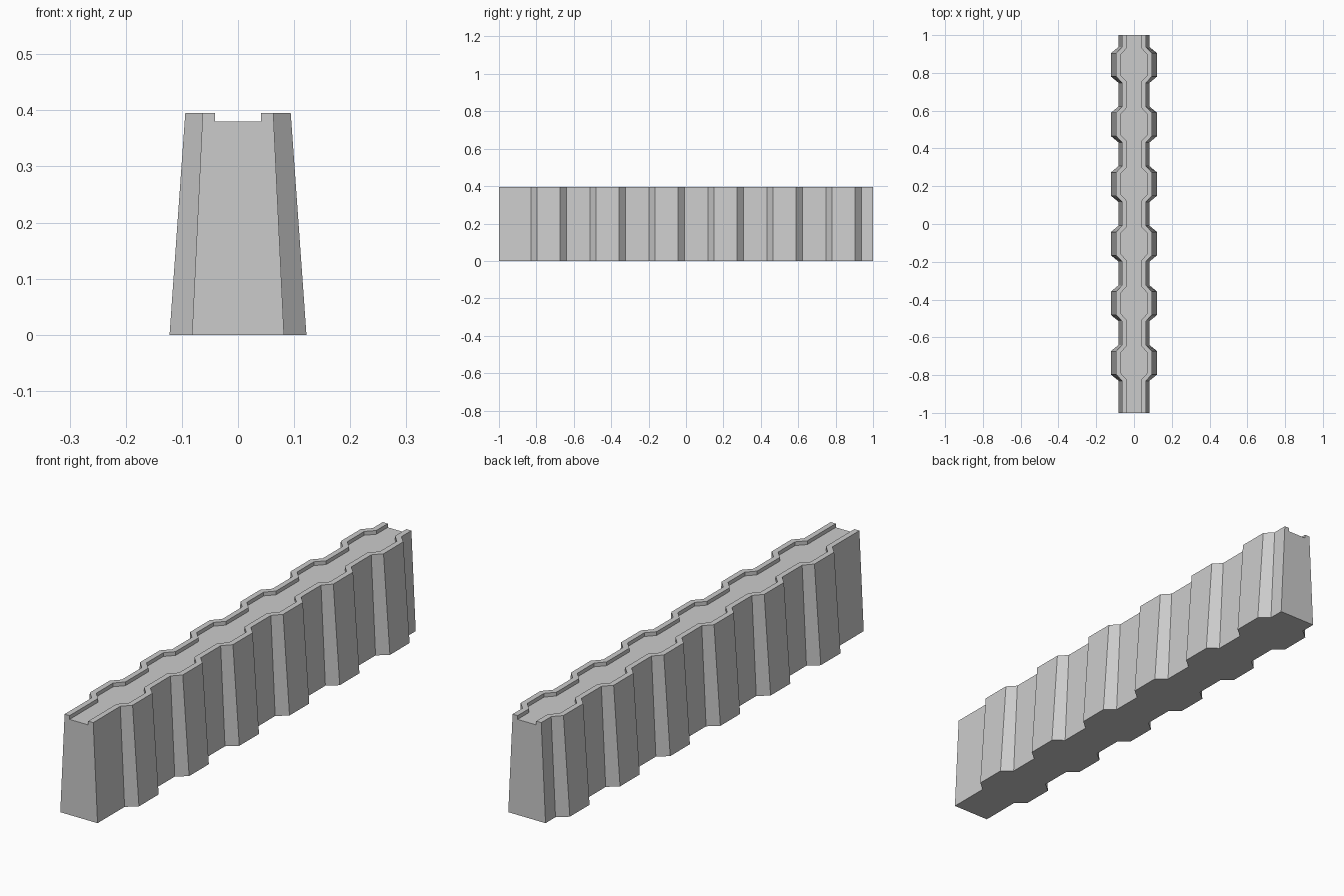
import bpy
import bmesh

cube = bpy.data.objects.get("Cube")
if cube:
    bpy.data.objects.remove(cube, do_unlink=True)

HEIGHT, FLOOR = 0.395, 0.38
PERIOD, BUMPS, FIRST = 0.3155, 6, -0.735   # spacing and centre of first buttress
FLAT, FOOT = 0.062, 0.095                  # half lengths of buttress face and foot
SHIFT = 0.009                              # rim keeps an even thickness at corners

# Half widths: base, top outside, top inside
NARROW = (0.082, 0.063, 0.041)
WIDE = (0.122, 0.094, 0.072)

# Stations along the wall: outer y, inner y, half widths
stations = [(-1, -1, NARROW)]
for i in range(BUMPS):
    c = FIRST + i * PERIOD
    stations += [(c - FOOT, c - FOOT + SHIFT, NARROW),
                 (c - FLAT, c - FLAT + SHIFT, WIDE),
                 (c + FLAT, c + FLAT - SHIFT, WIDE),
                 (c + FOOT, c + FOOT - SHIFT, NARROW)]
stations.append((1, 1, NARROW))


def section(bm, outer_y, inner_y, widths):
    """One closed cross-section of the wall with its walkway channel."""
    base, top, inner = widths
    right = [(base, outer_y, 0), (top, outer_y, HEIGHT),
             (inner, inner_y, HEIGHT), (inner, inner_y, FLOOR)]
    left = [(-x, y, z) for x, y, z in reversed(right)]
    return [bm.verts.new(p) for p in right + left]


# Wall: skin the sections together and cap both ends
bm = bmesh.new()
rings = [section(bm, *s) for s in stations]
for a, b in zip(rings, rings[1:]):
    for k in range(len(a)):
        n = (k + 1) % len(a)
        bm.faces.new((a[k], a[n], b[n], b[k]))
bm.faces.new(rings[0])
bm.faces.new(rings[-1])
bmesh.ops.recalc_face_normals(bm, faces=bm.faces)

mesh = bpy.data.meshes.new("wall")
bm.to_mesh(mesh)
bm.free()
wall = bpy.data.objects.new("wall", mesh)
bpy.context.collection.objects.link(wall)

# Stone grey
stone = bpy.data.materials.new("stone_grey")
stone.use_nodes = True
colour = (0.6, 0.6, 0.6, 1)
stone.diffuse_color = colour
stone.node_tree.nodes["Principled BSDF"].inputs["Base Color"].default_value = colour
mesh.materials.append(stone)
